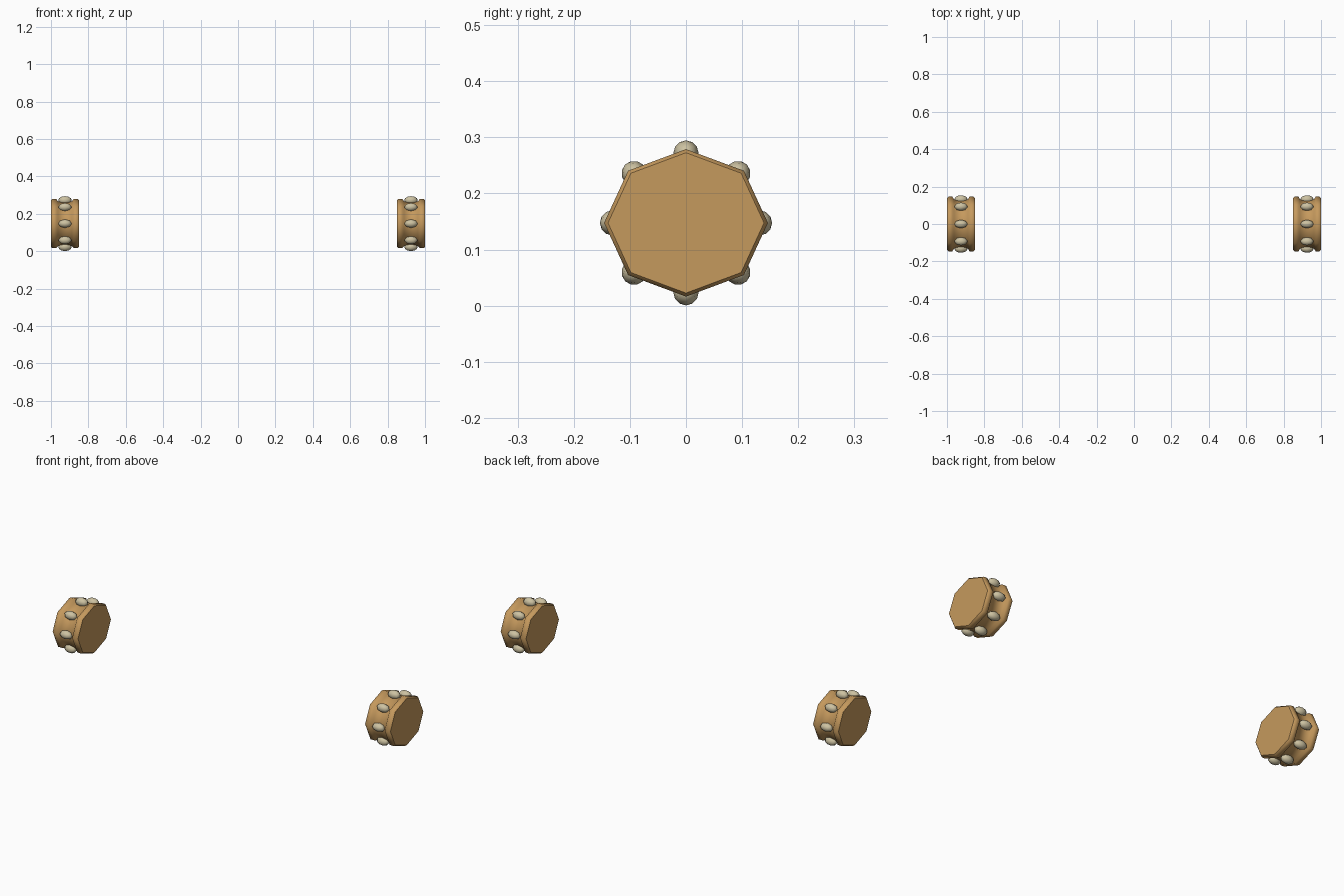
import bpy, bmesh, math
from mathutils import Matrix, Vector

if "Cube" in bpy.data.objects:
    bpy.data.objects.remove(bpy.data.objects["Cube"])

SIDES = 8
CZ = 0.1475          # axle height
SQUASH = 0.9         # drums are slightly flattened in z


def material(name, rgb):
    m = bpy.data.materials.new(name)
    m.diffuse_color = (*rgb, 1)
    m.use_nodes = True
    m.node_tree.nodes["Principled BSDF"].inputs["Base Color"].default_value = m.diffuse_color
    return m


TAN = material("tan_wood", (0.56, 0.32, 0.11))
CREAM = material("cream_stud", (0.61, 0.54, 0.36))


def add_object(name, bm, mat, x):
    bmesh.ops.recalc_face_normals(bm, faces=bm.faces)
    me = bpy.data.meshes.new(name)
    bm.to_mesh(me)
    bm.free()
    me.materials.append(mat)
    ob = bpy.data.objects.new(name, me)
    ob.location = (x, 0, CZ)
    bpy.context.collection.objects.link(ob)
    return ob


def drum(name, x):
    # Eight-sided profile: bevelled rim, sunken band, bevelled rim
    half = [(0.075, 0.139), (0.067, 0.146), (0.046, 0.146), (0.037, 0.132)]
    profile = [(-px, r) for px, r in half] + half[::-1]
    bm = bmesh.new()
    rings = []
    for px, r in profile:
        rings.append([bm.verts.new((px,
                                    r * math.cos(math.tau * i / SIDES),
                                    r * math.sin(math.tau * i / SIDES) * SQUASH))
                      for i in range(SIDES)])
    for a, b in zip(rings, rings[1:]):
        for i in range(SIDES):
            j = (i + 1) % SIDES
            bm.faces.new((a[i], a[j], b[j], b[i])).smooth = True
    # Flat end caps with crisp borders
    for ring in (rings[0], rings[-1]):
        cap = bm.faces.new(ring)
        for e in cap.edges:
            e.smooth = False
    return add_object(name, bm, TAN, x)


def studs(name, x):
    # Ring of oval studs, each with its pole pointing outward
    bm = bmesh.new()
    for i in range(SIDES):
        a = math.tau * i / SIDES
        pos = Vector((0, 0.131 * math.cos(a), 0.1245 * math.sin(a)))
        mat = (Matrix.Translation(pos)
               @ Matrix.Rotation(a - math.pi / 2, 4, 'X')
               @ Matrix.Diagonal((0.036, 0.0225, 0.0225, 1)))
        bmesh.ops.create_uvsphere(bm, u_segments=8, v_segments=6,
                                  radius=1, matrix=mat)
    for f in bm.faces:
        f.smooth = True
    return add_object(name, bm, CREAM, x)


for side, x in (("left", -0.925), ("right", 0.925)):
    drum(side + "_drum", x)
    studs(side + "_studs", x)
